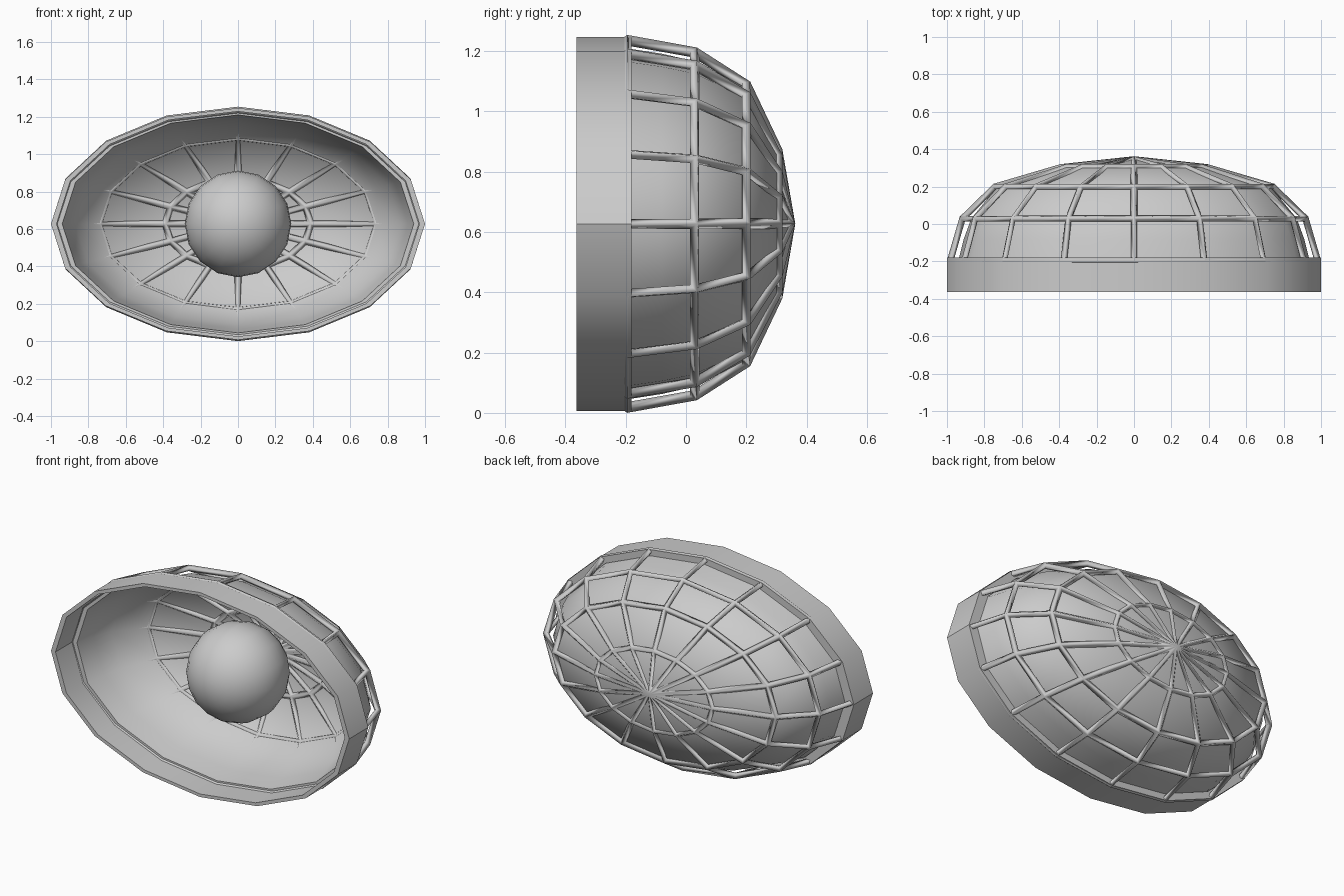
import bpy, bmesh, math
from mathutils import Matrix

if "Cube" in bpy.data.objects:
    bpy.data.objects.remove(bpy.data.objects["Cube"])

SIDES = 16
CZ = 0.627      # centre height
SZ = 0.62       # height / width ratio of the oval


def finish(bm, name, smooth_angle):
    bmesh.ops.recalc_face_normals(bm, faces=bm.faces)
    me = bpy.data.meshes.new(name)
    bm.to_mesh(me)
    bm.free()
    ob = bpy.data.objects.new(name, me)
    bpy.context.collection.objects.link(ob)
    me.shade_smooth()
    if smooth_angle:
        me.set_sharp_from_angle(angle=math.radians(smooth_angle))
    return ob


def revolve(name, profile, closed=False, smooth_angle=None):
    """Oval lathe around the y axis; profile is (radius, y), radius 0 makes a tip."""
    bm = bmesh.new()
    rings = []
    for r, y in profile:
        if r == 0:
            rings.append([bm.verts.new((0, y, CZ))] * SIDES)
        else:
            rings.append([bm.verts.new((r * math.cos(2 * math.pi * k / SIDES), y,
                                        CZ + SZ * r * math.sin(2 * math.pi * k / SIDES)))
                          for k in range(SIDES)])
    pairs = list(zip(rings, rings[1:]))
    if closed:
        pairs.append((rings[-1], rings[0]))
    for a, b in pairs:
        for k in range(SIDES):
            j = (k + 1) % SIDES
            quad = [a[k], a[j], b[j], b[k]]
            bm.faces.new(list(dict.fromkeys(quad)))
    return finish(bm, name, smooth_angle)


# front band with an inner ledge that meets the bowl
revolve("rim", [(1.0, -0.363), (1.0, -0.18), (0.94, -0.18), (0.94, -0.2),
                (0.97, -0.2), (0.97, -0.363)], closed=True, smooth_angle=30)

# wire cage over the back
cage = revolve("cage", [(0.983, -0.198), (0.917, 0.03), (0.742, 0.2), (0.39, 0.303), (0, 0.345)])
wire = cage.modifiers.new("wire", 'WIREFRAME')
wire.thickness = 0.035
wire.use_even_offset = True
wire.use_boundary = True

# smooth bowl inside the cage
revolve("bowl", [(0.94, -0.2), (0.91, -0.08), (0.87, 0.03), (0.732, 0.196), (0.39, 0.307), (0, 0.351)])

# central bulb
bm = bmesh.new()
bmesh.ops.create_uvsphere(bm, u_segments=16, v_segments=16, radius=0.285,
                          matrix=Matrix.Translation((0, 0, CZ)) @ Matrix.Rotation(math.pi / 2, 4, 'X'))
finish(bm, "bulb", None)
